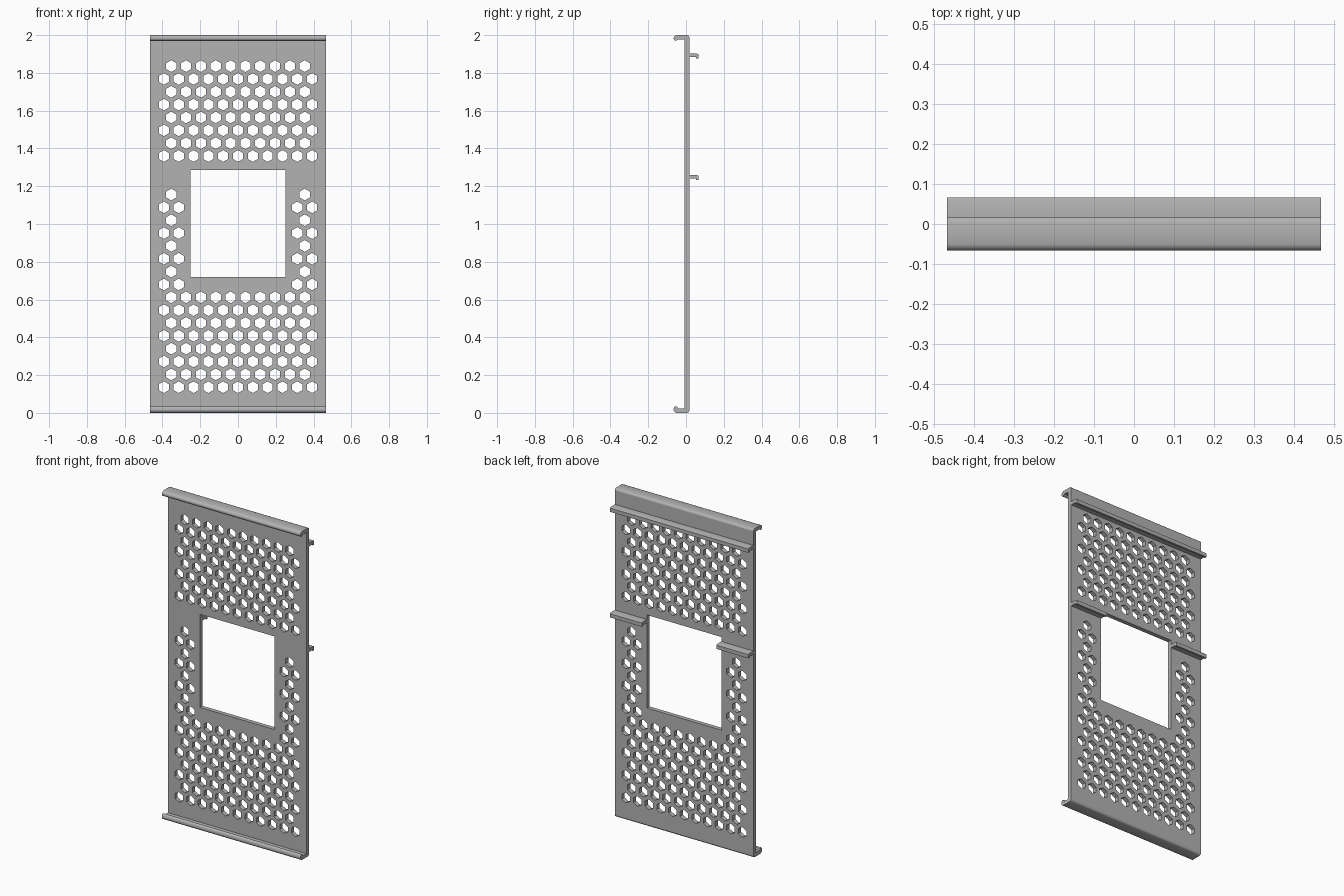
import bpy
import bmesh
from math import cos, sin, pi, radians

cube = bpy.data.objects.get("Cube")
if cube:
    bpy.data.objects.remove(cube, do_unlink=True)

grey = bpy.data.materials.new("plain_grey")
grey.use_nodes = True
colour = (0.45, 0.45, 0.45, 1)
grey.diffuse_color = colour
grey.node_tree.nodes["Principled BSDF"].inputs["Base Color"].default_value = colour

HALF_W = 0.467            # half width of the panel
FRONT, BACK = -0.008, 0.018
WIN_X, WIN_LOW, WIN_HIGH = 0.251, 0.72, 1.287


def select_only(obj):
    bpy.ops.object.select_all(action='DESELECT')
    obj.select_set(True)
    bpy.context.view_layer.objects.active = obj


def extrude_profile(name, profile, x0, x1):
    """Sweep a closed (y, z) profile along x."""
    bm = bmesh.new()
    face = bm.faces.new([bm.verts.new((x0, y, z)) for y, z in profile])
    swept = bmesh.ops.extrude_face_region(bm, geom=[face])["geom"]
    moved = [v for v in swept if isinstance(v, bmesh.types.BMVert)]
    bmesh.ops.translate(bm, verts=moved, vec=(x1 - x0, 0, 0))
    bmesh.ops.recalc_face_normals(bm, faces=bm.faces)
    mesh = bpy.data.meshes.new(name)
    bm.to_mesh(mesh)
    bm.free()
    mesh.materials.append(grey)
    obj = bpy.data.objects.new(name, mesh)
    bpy.context.collection.objects.link(obj)
    select_only(obj)
    bpy.ops.object.shade_smooth_by_angle(angle=radians(45))
    return obj


def rectangle(x, low, high):
    return [(-x, low), (x, low), (x, high), (-x, high)]


# Perforated panel: filled outline with window and hexagonal holes
outlines = [rectangle(HALF_W, 0.012, 1.988), rectangle(WIN_X, WIN_LOW, WIN_HIGH)]
PITCH, ROW, RADIUS = 0.0785, 0.068, 0.031
for row in range(26):
    if row in (8, 9):
        continue
    count = 10 + row % 2
    z = 1.836 - row * ROW
    for i in range(count):
        x = (i - (count - 1) / 2) * PITCH
        if 10 <= row <= 17 and abs(x) < 0.3:
            continue
        outlines.append([(x + RADIUS * sin(k * pi / 3), z + RADIUS * cos(k * pi / 3))
                         for k in range(6)])

curve = bpy.data.curves.new("perforated_panel", 'CURVE')
curve.dimensions = '2D'
curve.fill_mode = 'BOTH'
curve.extrude = (BACK - FRONT) / 2
for outline in outlines:
    spline = curve.splines.new('POLY')
    spline.points.add(len(outline) - 1)
    for point, (x, z) in zip(spline.points, outline):
        point.co = (x, z, 0, 1)
    spline.use_cyclic_u = True
curve.materials.append(grey)
panel = bpy.data.objects.new("perforated_panel", curve)
bpy.context.collection.objects.link(panel)
panel.location.y = (FRONT + BACK) / 2
panel.rotation_euler.x = pi / 2
select_only(panel)
bpy.ops.object.convert(target='MESH')
bpy.ops.object.shade_flat()


# Hooked flanges along the top and bottom edges, as (y, inset from edge)
def hook(lip):
    return [(BACK, 0.012), (0.016, 0.006), (0.012, 0.002), (0.006, 0),
            (-0.05, 0), (-0.058, 0.003), (-0.064, 0.009), (-0.066, 0.016),
            (-0.064, lip - 0.007), (-0.059, lip - 0.001), (-0.053, lip),
            (-0.046, lip - 0.003), (-0.042, 0.022), (FRONT, 0.022), (FRONT, 0.012)]


extrude_profile("top_hook", [(y, 2 - d) for y, d in hook(0.03)], -HALF_W, HALF_W)
extrude_profile("bottom_hook", hook(0.035), -HALF_W, HALF_W)


# Rear rails with a small drop lip
def rail(name, top, x0, x1):
    steps = [(BACK, 0), (0.053, 0), (0.066, -0.004), (0.066, -0.027),
             (0.053, -0.027), (0.053, -0.02), (BACK, -0.02)]
    extrude_profile(name, [(y, top + dz) for y, dz in steps], x0, x1)


rail("upper_rail", 1.903, -HALF_W, HALF_W)
rail("left_lower_rail", 1.26, WIN_X, HALF_W)
rail("right_lower_rail", 1.26, -HALF_W, -WIN_X)
